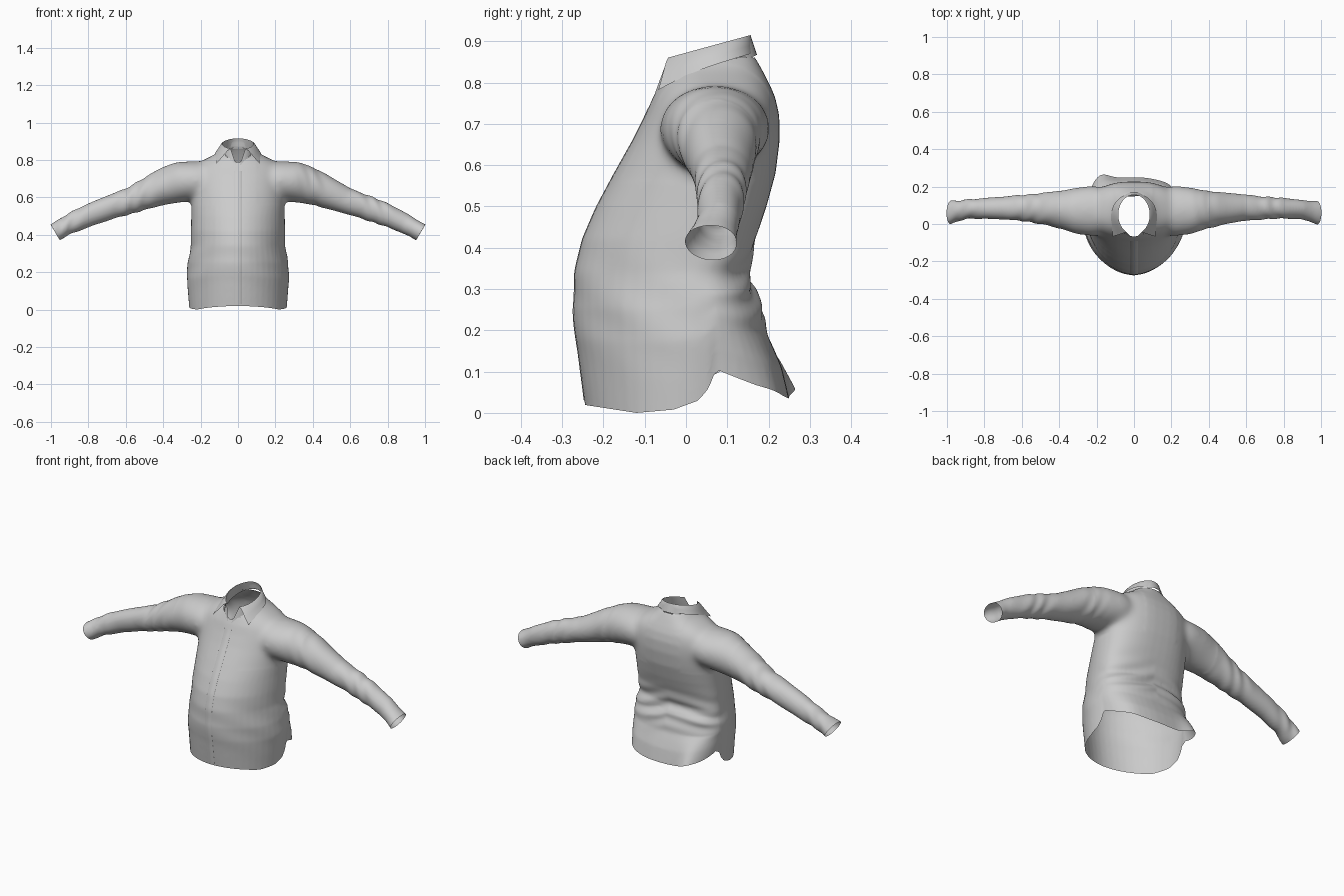
import bpy, bmesh, math
from math import sin, cos, pi, exp
from mathutils import Vector
from mathutils.bvhtree import BVHTree

cube = bpy.data.objects.get("Cube")
if cube:
    bpy.data.objects.remove(cube, do_unlink=True)

cloth = bpy.data.materials.new("pale_grey_cloth")
cloth.use_nodes = True
cloth.diffuse_color = (0.6, 0.6, 0.6, 1)
cloth.node_tree.nodes["Principled BSDF"].inputs["Base Color"].default_value = (0.6, 0.6, 0.6, 1)


def add_object(name, bm):
    mesh = bpy.data.meshes.new(name)
    bm.to_mesh(mesh)
    bm.free()
    ob = bpy.data.objects.new(name, mesh)
    bpy.context.collection.objects.link(ob)
    mesh.materials.append(cloth)
    for p in mesh.polygons:
        p.use_smooth = True
    return ob


def loft(bm, rings, closed=True):
    """Skin a list of point rings; closed rings also get end caps."""
    rows = [[bm.verts.new(p) for p in r] for r in rings]
    n = len(rows[0])
    for a, b in zip(rows, rows[1:]):
        for i in range(n if closed else n - 1):
            j = (i + 1) % n
            bm.faces.new((a[i], a[j], b[j], b[i]))
    if closed:
        bm.faces.new(rows[0][::-1])
        bm.faces.new(rows[-1])


def lerp_table(t, table):
    for (a, va), (b, vb) in zip(table, table[1:]):
        if t <= b:
            k = max(0, (t - a) / (b - a))
            return va + (vb - va) * k
    return table[-1][1]


def spow(v, e):
    return math.copysign(abs(v) ** e, v)


def torso_ring(z, w, yf, yb):
    """Flat-backed oval with a slightly pointed front."""
    yc = 0.01 + 0.05 * max(0, min(1, z / 0.8))
    pts = []
    for i in range(48):
        a = 2 * pi * i / 48
        c, s = cos(a), sin(a)
        e = 0.8 if s > 0 else 1.06
        depth = yb - yc if s > 0 else yc - yf
        pts.append((w * spow(c, e), yc + depth * spow(s, e), z))
    return pts


def sleeve_ring(side, x, zc, h, yc, w):
    pts = []
    for i in range(32):
        a = 2 * pi * i / 32
        up = h * sin(a)
        tilt = 0.5 * min(1, max(0, (x - 0.2) / 0.3))
        pts.append((side * (x + up * tilt), yc + w * cos(a), zc + up))
    return pts


# Solid body: height, half width, front, back
body = [(-0.06, .258, -.240, .255), (0, .262, -.245, .25), (.08, .268, -.255, .232),
        (.17, .274, -.267, .197), (.25, .268, -.274, .182), (.34, .252, -.27, .152),
        (.42, .252, -.252, .168), (.5, .25, -.217, .195), (.58, .25, -.174, .217),
        (.66, .25, -.129, .227), (.72, .25, -.099, .226), (.765, .235, -.08, .216),
        (.795, .195, -.064, .203), (.83, .125, -.046, .185), (.86, .085, -.02, .168),
        (.89, .03, .02, .14)]
# Sleeve: distance out, centre height, half height, centre depth, half depth
arm = [(.14, .69, .09, .07, .12), (.22, .69, .104, .07, .136), (.31, .682, .108, .07, .125),
       (.37, .665, .098, .075, .107), (.45, .636, .08, .08, .09), (.57, .583, .063, .085, .073),
       (.68, .548, .059, .086, .062), (.80, .503, .054, .084, .055), (.89, .463, .048, .08, .052),
       (.94, .436, .043, .07, .055), (.98, .412, .045, .061, .064), (1.05, .37, .046, .06, .067)]

bm = bmesh.new()
loft(bm, [torso_ring(*r) for r in body])
for side in (-1, 1):
    loft(bm, [sleeve_ring(side, *r) for r in arm])
bmesh.ops.recalc_face_normals(bm, faces=bm.faces[:])
source = add_object("shirt_source", bm)
remesh = source.modifiers.new("fuse", "REMESH")
remesh.mode = "VOXEL"
remesh.voxel_size = 0.008
smooth = source.modifiers.new("soften", "SMOOTH")
smooth.factor = 0.5
smooth.iterations = 8
fused = bpy.data.meshes.new_from_object(source.evaluated_get(bpy.context.evaluated_depsgraph_get()))
bpy.data.objects.remove(source, do_unlink=True)

bm = bmesh.new()
bm.from_mesh(fused)
bpy.data.meshes.remove(fused)

# Blend the shoulder seams into the chest and back
shoulder = [v for v in bm.verts if .1 < abs(v.co.x) < .4 and v.co.z > .56]
for _ in range(30):
    bmesh.ops.smooth_vert(bm, verts=shoulder, factor=0.5, use_axis_x=True, use_axis_y=True, use_axis_z=True)

# Open the hem and both cuffs, then the neck
cuts = [((0, 0, 0), (0, 0, -1)), ((.977, 0, .412), (.84, 0, -.5)), ((-.977, 0, .412), (-.84, 0, -.5))]
for co, no in cuts:
    bmesh.ops.bisect_plane(bm, geom=bm.verts[:] + bm.edges[:] + bm.faces[:],
                           plane_co=co, plane_no=Vector(no).normalized(), clear_outer=True)
neck = [v for v in bm.verts
        if v.co.z > .7 and (v.co.x / .088) ** 2 + ((v.co.y - .05) / .115) ** 2 < 1]
bmesh.ops.delete(bm, geom=neck, context="VERTS")

# Curved shirt-tail hem, flared tail corner and cloth folds
hem_curve = [(-.25, .02), (-.12, 0), (-.03, .008), (.03, .03), (.055, .06), (.072, .103),
             (.16, .065), (.25, .035)]
bm.normal_update()
for v in bm.verts:
    x, y, z = v.co
    n = v.normal.copy()
    back = max(0, min(1, (y - .02) / .12))
    ax = abs(x)
    if ax < .3:
        fold = .006 * back * exp(-((z - .3) / .09) ** 2) * sin(70 * z + 20 * ax + 2 * sin(9 * x))
        fold += .0015 * exp(-((z - .25) / .12) ** 2) * sin(40 * z + 25 * y + 7 * x)
    else:
        fold = .002 * min(1, (ax - .3) / .15) * sin(55 * ax + 30 * z + 22 * y + 3 * sin(17 * x))
    v.co += n * fold
    if z < .3:
        hem = lerp_table(y, hem_curve)
        v.co.z = hem + z * (.3 - hem) / .3
        low = max(0, 1 - z / .17)
        if y > .07:
            corner = exp(-((x + .19) / .07) ** 2) + .2 * exp(-((x - .2) / .06) ** 2)
            v.co.y += .055 * low * corner
            v.co.z += .015 * low * corner
bm.normal_update()
tree = BVHTree.FromBMesh(bm)
add_object("shirt_body_and_sleeves", bm)

# Button placket laid over the chest
bm = bmesh.new()
rows = []
for i in range(61):
    z = .03 + .71 * i / 60
    row = []
    for x in (-.021, -.02, 0, .02, .021):
        hit = tree.ray_cast(Vector((x, -1, z)), Vector((0, 1, 0)))[0]
        row.append((x, hit.y - (.0004 if abs(x) > .0205 else .0015), z))
    rows.append(row)
loft(bm, rows, closed=False)
add_object("button_placket", bm)


# Collar: an inner stand rising to the fold line, and an outer leaf with pointed tips
def oval(a, rx, ry, z, dz):
    return Vector((rx * sin(a), .05 + ry * cos(a), z + dz * cos(a)))


fold_line, stand_base, leaf_edge = [], [], []
for i in range(49):
    t = i / 24 - 1
    tip = abs(t) ** 7
    fold_line.append(oval(t * 2.65, .084, .106, .886, .029))
    stand_base.append(oval(t * 3.13, .094, .122, .817, .05) + tip * Vector((0, -.014, -.022)))
    leaf_edge.append(oval(t * 2.2, .121, .114, .838, .034)
                     + tip * Vector((math.copysign(.016, t), -.05, -.036)))
bm = bmesh.new()
loft(bm, [stand_base, [a.lerp(b, .55) for a, b in zip(stand_base, fold_line)], fold_line], closed=False)
add_object("collar_stand", bm)
bm = bmesh.new()
bulge = [a.lerp(b, .2) + Vector((0, 0, .006)) for a, b in zip(fold_line, leaf_edge)]
mid = [a.lerp(b, .6) + Vector((0, 0, .002)) for a, b in zip(fold_line, leaf_edge)]
loft(bm, [fold_line, bulge, mid, leaf_edge], closed=False)
add_object("collar_leaf", bm)
